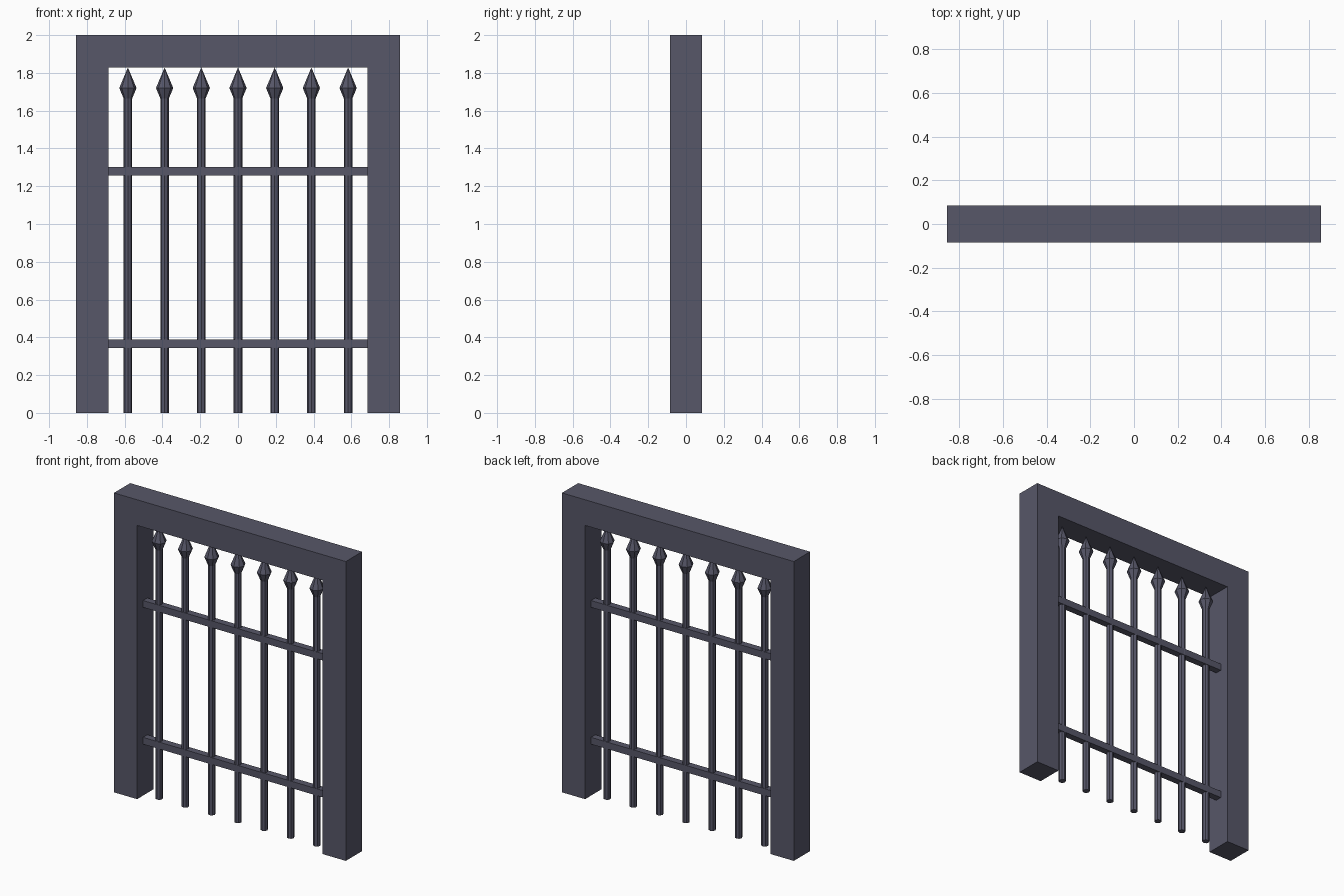
import bpy, bmesh, math
from mathutils import Matrix

if "Cube" in bpy.data.objects:
    bpy.data.objects.remove(bpy.data.objects["Cube"])

# single iron-grey colour
iron = bpy.data.materials.new("dark_iron")
iron.diffuse_color = (0.095, 0.095, 0.14, 1)
iron.use_nodes = True
iron.node_tree.nodes["Principled BSDF"].inputs["Base Color"].default_value = iron.diffuse_color

HALF_W, HEIGHT, THICK = 0.857, 2.0, 0.1714
INNER_W, INNER_H = HALF_W - THICK, HEIGHT - THICK


def finish(bm, name):
    bmesh.ops.recalc_face_normals(bm, faces=bm.faces)
    mesh = bpy.data.meshes.new(name)
    bm.to_mesh(mesh)
    bm.free()
    mesh.materials.append(iron)
    obj = bpy.data.objects.new(name, mesh)
    bpy.context.collection.objects.link(obj)
    return obj


# doorway frame: upside-down U profile extruded through its depth
bm = bmesh.new()
outline = [(-HALF_W, 0), (-INNER_W, 0), (-INNER_W, INNER_H), (INNER_W, INNER_H),
           (INNER_W, 0), (HALF_W, 0), (HALF_W, HEIGHT), (-HALF_W, HEIGHT)]
face = bm.faces.new([bm.verts.new((x, -THICK / 2, z)) for x, z in outline])
ext = bmesh.ops.extrude_face_region(bm, geom=[face])
bmesh.ops.translate(bm, vec=(0, THICK, 0),
                    verts=[v for v in ext["geom"] if isinstance(v, bmesh.types.BMVert)])
finish(bm, "gate_frame")

# horizontal rails
for name, z in (("lower_rail", 0.366), ("upper_rail", 1.28)):
    bm = bmesh.new()
    bmesh.ops.create_cube(bm, size=1, matrix=Matrix.Translation((0, 0, z))
                          @ Matrix.Diagonal((2 * INNER_W, 0.0457, 0.0457, 1)))
    finish(bm, name)


def lathe(name, x, profile, sides=8):
    """Faceted turned part from (radius, z) rings; radius 0 closes to a point."""
    bm = bmesh.new()
    rings = []
    for r, z in profile:
        n = sides if r > 0 else 1
        rings.append([bm.verts.new((x + r * math.cos(2 * math.pi * i / sides),
                                    r * math.sin(2 * math.pi * i / sides), z))
                      for i in range(n)])
    for a, b in zip(rings, rings[1:]):
        for i in range(sides):
            j = (i + 1) % sides
            if len(b) == 1:
                bm.faces.new((a[i], a[j], b[0]))
            else:
                bm.faces.new((a[i], a[j], b[j], b[i]))
    bm.faces.new(rings[0])
    return finish(bm, name)


# spear-tipped upright bars
for k in range(7):
    lathe(f"spear_bar_{k + 1}", (k - 3) * 0.1943,
          [(0.0229, 0), (0.0229, 1.665), (0.0457, 1.72), (0, INNER_H)])
